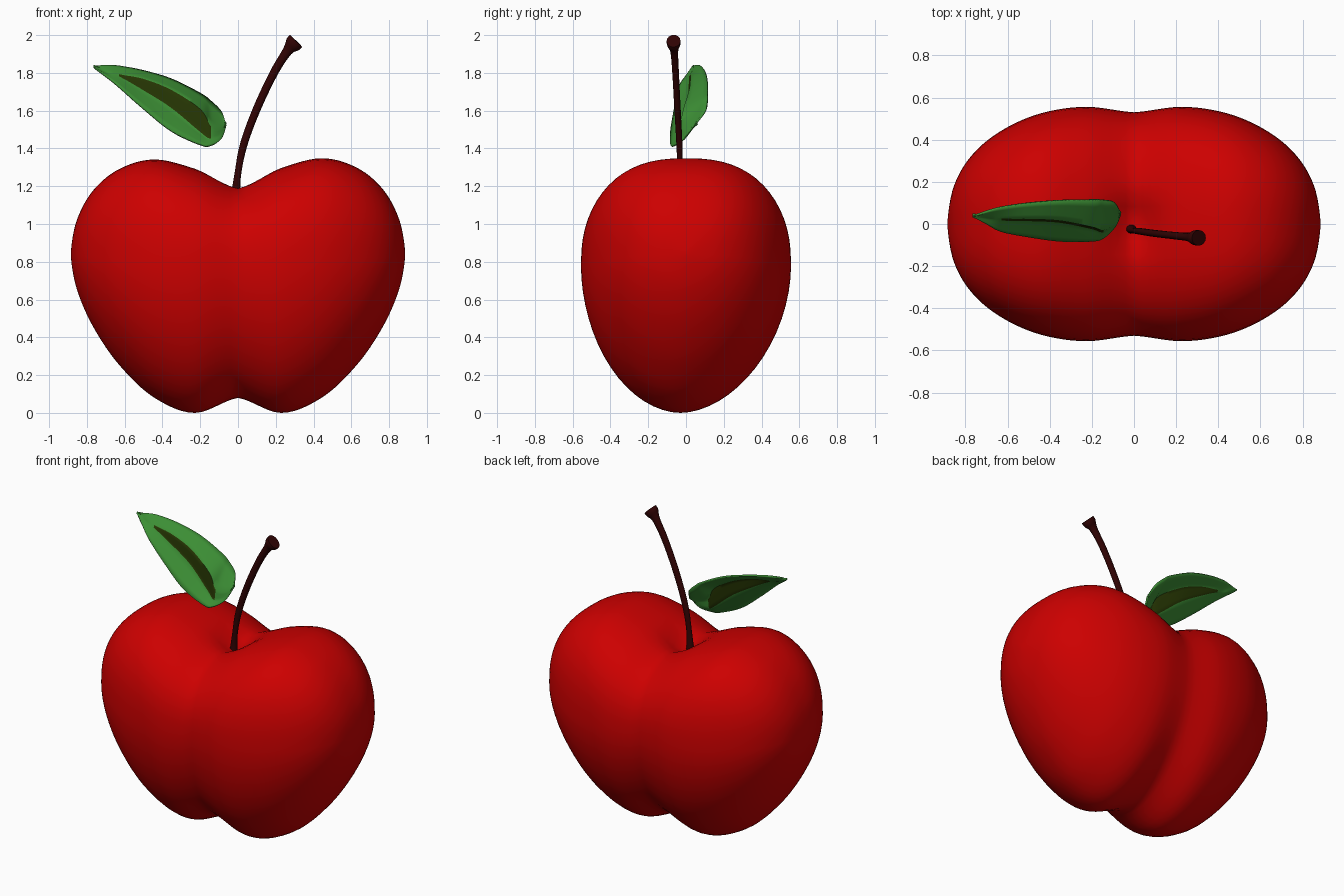
import bpy, bmesh, math
from mathutils import Vector

cube = bpy.data.objects.get("Cube")
if cube:
    bpy.data.objects.remove(cube, do_unlink=True)


def material(name, rgb):
    mat = bpy.data.materials.new(name)
    mat.use_nodes = True
    mat.diffuse_color = (*rgb, 1)
    bsdf = next(n for n in mat.node_tree.nodes if n.type == 'BSDF_PRINCIPLED')
    bsdf.inputs["Base Color"].default_value = (*rgb, 1)
    return mat


def spline(rows, t):
    """Smooth interpolation through rows of numbers, t from 0 to 1."""
    f = min(max(t, 0), 1) * (len(rows) - 1)
    i = min(int(f), len(rows) - 2)
    f -= i
    a, b, c, d = (rows[min(max(k, 0), len(rows) - 1)] for k in (i - 1, i, i + 1, i + 2))
    return [q + f / 2 * (r - p + f * (2 * p - 5 * q + 4 * r - s + f * (3 * (q - r) + s - p)))
            for p, q, r, s in zip(a, b, c, d)]


def loft(name, rings, mats, closed=True, rule=None, angle=60):
    """Skin a list of equal rings; closed rings get end caps."""
    bm = bmesh.new()
    grid = [[bm.verts.new(p) for p in ring] for ring in rings]
    n = len(grid[0])
    for r, (a, b) in enumerate(zip(grid, grid[1:])):
        for c in range(n if closed else n - 1):
            d = (c + 1) % n
            face = bm.faces.new((a[c], a[d], b[d], b[c]))
            face.material_index = rule(r, c) if rule else 0
    if closed:
        bm.faces.new(grid[0][::-1])
        bm.faces.new(grid[-1])
    bmesh.ops.recalc_face_normals(bm, faces=bm.faces)
    mesh = bpy.data.meshes.new(name)
    bm.to_mesh(mesh)
    bm.free()
    obj = bpy.data.objects.new(name, mesh)
    bpy.context.collection.objects.link(obj)
    for m in mats:
        mesh.materials.append(m)
    bpy.ops.object.select_all(action='DESELECT')
    obj.select_set(True)
    bpy.context.view_layer.objects.active = obj
    bpy.ops.object.shade_smooth_by_angle(angle=math.radians(angle))
    return obj


red = material("apple_red", (0.61, 0.0, 0.0))
brown = material("stem_brown", (0.03, 0.001, 0.001))
green = material("leaf_green", (0.045, 0.27, 0.035))
olive = material("vein_olive", (0.019, 0.036, 0.001))

# Fruit: egg-shaped sections along x, creased at the middle;
# rows are top, bottom, half depth from the middle to one end
profile = [(1.205, 0.08, 0.53), (1.297, 0.0, 0.556), (1.348, 0.08, 0.525), (1.3, 0.25, 0.445),
           (1.185, 0.455, 0.33), (1.02, 0.66, 0.18), (0.84, 0.84, 0.0)]


def power(v, e):
    return math.copysign(abs(v) ** e, v)


def fruit_section(u, count=64):
    side = math.sin(u)
    x = 0.885 * side
    top, bottom, depth = spline(profile, abs(u) / math.pi * 2)
    top += 0.015 * min(side, 0) * math.cos(u)
    mid = min(max(0.77 + 0.07 * side * side, bottom), top)
    ring = []
    for k in range(count):
        a = math.tau * k / count
        c, s = math.cos(a), math.sin(a)
        e = 2 / 2.5 if s > 0 else 2 / 1.87
        y = depth * power(c, e)
        z = mid + (top - mid if s > 0 else mid - bottom) * power(s, e)
        if s > 0:  # dimple around the stem
            z -= 0.07 * math.exp(-(x * x + y * y) / 0.011)
        else:  # underside leans slightly forward
            y -= 0.03 * s * s * math.cos(u)
        ring.append((x, y, z))
    return ring


steps = 72
loft("fruit", [fruit_section(math.radians(-89.5 + 179 * i / steps)) for i in range(steps + 1)],
     [red], angle=80)

# Stem: curved tube with a flared end; rows are x, y, z, radius
stem_path = [(-0.017, -0.022, 1.1, 0.03), (-0.003, -0.03, 1.25, 0.018), (0.03, -0.035, 1.42, 0.02),
             (0.1, -0.045, 1.61, 0.021), (0.19, -0.055, 1.8, 0.022), (0.26, -0.062, 1.913, 0.026),
             (0.29, -0.065, 1.95, 0.044), (0.308, -0.066, 1.969, 0.046)]
rows = [spline(stem_path, i / 35) for i in range(36)]
rings = []
for i, row in enumerate(rows):
    ahead, behind = rows[min(i + 1, 35)], rows[max(i - 1, 0)]
    tangent = (Vector(ahead[:3]) - Vector(behind[:3])).normalized()
    across = tangent.cross(Vector((0, 1, 0))).normalized()
    other = tangent.cross(across)
    rings.append([Vector(row[:3]) + row[3] * (across * math.cos(a) + 0.8 * other * math.sin(a))
                  for a in (math.tau * k / 16 for k in range(16))])
loft("stem", rings, [brown], angle=50)

# Leaf: rows are x, then heights of lower edge, vein bottom, vein top, upper edge,
# then depths of lower edge, vein, upper edge
leaf_rows = [(-0.765, 1.83, 1.832, 1.834, 1.837, 0.035, 0.035, 0.035),
             (-0.7, 1.782, 1.8, 1.815, 1.839, 0.0, 0.03, 0.06),
             (-0.63, 1.725, 1.778, 1.79, 1.835, -0.035, 0.02, 0.08),
             (-0.5, 1.61, 1.705, 1.765, 1.81, -0.06, 0.018, 0.1),
             (-0.35, 1.49, 1.61, 1.705, 1.765, -0.08, 0.01, 0.112),
             (-0.2, 1.42, 1.485, 1.605, 1.69, -0.08, -0.02, 0.115),
             (-0.145, 1.415, 1.45, 1.515, 1.65, -0.065, -0.035, 0.113),
             (-0.09, 1.45, 1.475, 1.5, 1.595, -0.01, 0.0, 0.1),
             (-0.065, 1.525, 1.527, 1.53, 1.533, 0.05, 0.05, 0.05)]
per = 6
total = per * (len(leaf_rows) - 1)
leaf_rings = []
for i in range(total + 1):
    x, low, v_low, v_up, up, y_low, y_vein, y_up = spline(leaf_rows, i / total)
    keys = [Vector((x, y_low, low)), Vector((x, y_vein, v_low)),
            Vector((x, y_vein + 0.01, v_up)), Vector((x, y_up, up))]
    ring = [a.lerp(b, k / 4) for a, b in zip(keys, keys[1:]) for k in range(4)]
    leaf_rings.append(ring + [keys[-1]])


def vein_rule(r, c):
    return int(4 <= c < 8 and 2 * per <= r < 6 * per)


leaf = loft("leaf", leaf_rings, [green, olive], closed=False, rule=vein_rule)
thick = leaf.modifiers.new("thickness", 'SOLIDIFY')
thick.thickness = 0.01
thick.offset = 0
